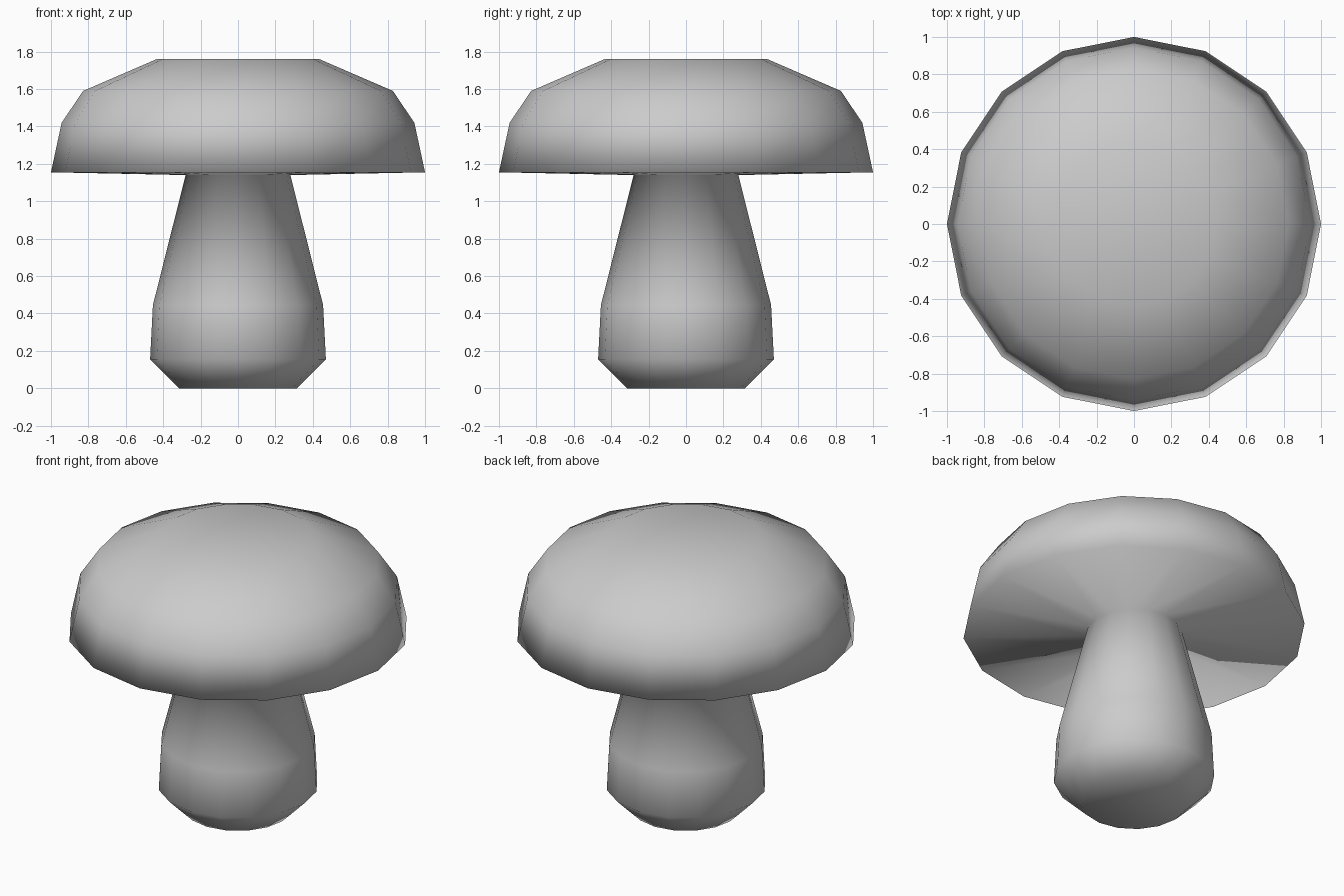
import bpy, bmesh
from math import cos, sin, tau

if "Cube" in bpy.data.objects:
    bpy.data.objects.remove(bpy.data.objects["Cube"])

SIDES = 16

# Profile (radius, height): stem base up to the gills, out to the rim, over the cap
stem = [(0.315, 0.0), (0.47, 0.155), (0.455, 0.445), (0.28, 1.14)]
cap = [(1.0, 1.155), (0.943, 1.42), (0.828, 1.59), (0.435, 1.76)]


def lathe(name, profile):
    """Revolve a profile around z into one closed, smooth-shaded mesh."""
    bm = bmesh.new()
    rings = [[bm.verts.new((r * cos(tau * i / SIDES), r * sin(tau * i / SIDES), z))
              for i in range(SIDES)] for r, z in profile]
    for low, high in zip(rings, rings[1:]):
        for i in range(SIDES):
            j = (i + 1) % SIDES
            bm.faces.new((low[i], low[j], high[j], high[i]))
    bm.faces.new(rings[0][::-1])
    bm.faces.new(rings[-1])
    for face in bm.faces:
        face.smooth = True
    mesh = bpy.data.meshes.new(name)
    bm.to_mesh(mesh)
    bm.free()
    obj = bpy.data.objects.new(name, mesh)
    bpy.context.collection.objects.link(obj)
    return obj


# Stem and cap are one continuous skin, so the shading flows across the joint
lathe("mushroom_stem_and_cap", stem + cap)
